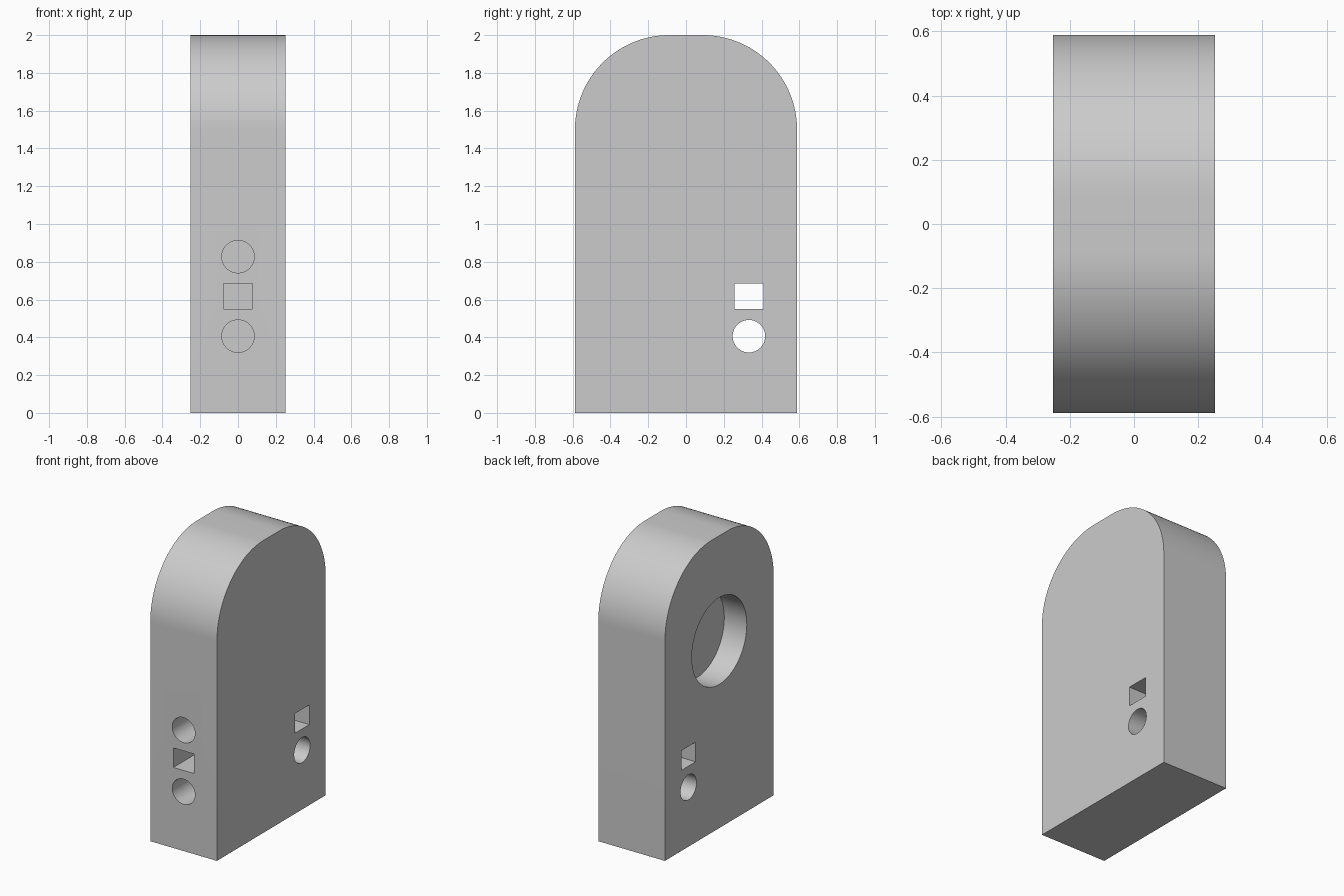
import bpy, bmesh, math
from mathutils import Matrix

cube = bpy.data.objects.get("Cube")
if cube:
    bpy.data.objects.remove(cube, do_unlink=True)

# Single plain grey material
grey = bpy.data.materials.new("light_grey")
grey.use_nodes = True
colour = (0.6, 0.6, 0.6, 1)
grey.diffuse_color = colour
grey.node_tree.nodes["Principled BSDF"].inputs["Base Color"].default_value = colour

HALF_X, HALF_Y, HEIGHT, CORNER = 0.252, 0.588, 2.0, 0.5


def add_object(name, bm):
    bmesh.ops.recalc_face_normals(bm, faces=bm.faces)
    mesh = bpy.data.meshes.new(name)
    bm.to_mesh(mesh)
    bm.free()
    mesh.materials.append(grey)
    obj = bpy.data.objects.new(name, mesh)
    bpy.context.collection.objects.link(obj)
    return obj


def round_cutter(name, axis, centre, radius, depth):
    bm = bmesh.new()
    turn = Matrix.Rotation(math.pi / 2, 4, "Y" if axis == "X" else "X")
    bmesh.ops.create_cone(bm, cap_ends=True, segments=64, radius1=radius,
                          radius2=radius, depth=depth,
                          matrix=Matrix.Translation(centre) @ turn)
    return add_object(name, bm)


def box_cutter(name, centre, size):
    bm = bmesh.new()
    bmesh.ops.create_cube(bm, size=1, matrix=Matrix.Translation(centre) @ Matrix.Diagonal((*size, 1)))
    return add_object(name, bm)


# Body: slab with two rounded top corners, extruded across its width
profile = [(-HALF_Y, 0), (HALF_Y, 0)]
STEPS = 32
for side in (1, -1):
    for i in range(STEPS + 1):
        a = math.pi / 2 * (i if side == 1 else STEPS - i) / STEPS
        profile.append((side * (HALF_Y - CORNER + CORNER * math.cos(a)),
                        HEIGHT - CORNER + CORNER * math.sin(a)))
bm = bmesh.new()
face = bm.faces.new([bm.verts.new((-HALF_X, y, z)) for y, z in profile])
new = bmesh.ops.extrude_face_region(bm, geom=[face])["geom"]
bmesh.ops.translate(bm, vec=(2 * HALF_X, 0, 0),
                    verts=[v for v in new if isinstance(v, bmesh.types.BMVert)])
body = add_object("body", bm)

# Holes: sockets in the front, openings through the sides, round recess on the left
LOW, MID, HIGH, HOLE = 0.406, 0.618, 0.827, 0.086
SOCKET = 0.34
cutters = [
    round_cutter("front_low_socket", "Y", (0, -HALF_Y, LOW), HOLE, 2 * SOCKET),
    round_cutter("front_high_socket", "Y", (0, -HALF_Y, HIGH), HOLE, 2 * SOCKET),
    box_cutter("front_square_socket", (0, -HALF_Y, MID), (0.155, 2 * SOCKET, 0.134)),
    round_cutter("side_round_hole", "X", (0, 0.333, LOW), HOLE, 1),
    box_cutter("side_square_hole", (0, 0.333, MID), (1, 0.155, 0.134)),
    round_cutter("round_recess", "X", (-HALF_X, 0, 1.28), 0.297, 0.34),
]
bpy.ops.object.select_all(action="DESELECT")
bpy.context.view_layer.objects.active = body
body.select_set(True)
for cutter in cutters:
    cutter.hide_render = True
    cut = body.modifiers.new(cutter.name, "BOOLEAN")
    cut.operation = "DIFFERENCE"
    cut.solver = "EXACT"
    cut.object = cutter
    bpy.ops.object.modifier_apply(modifier=cut.name)
    bpy.data.objects.remove(cutter, do_unlink=True)

# Smooth curves, sharp rims
bpy.ops.object.shade_smooth_by_angle(angle=math.radians(30))
